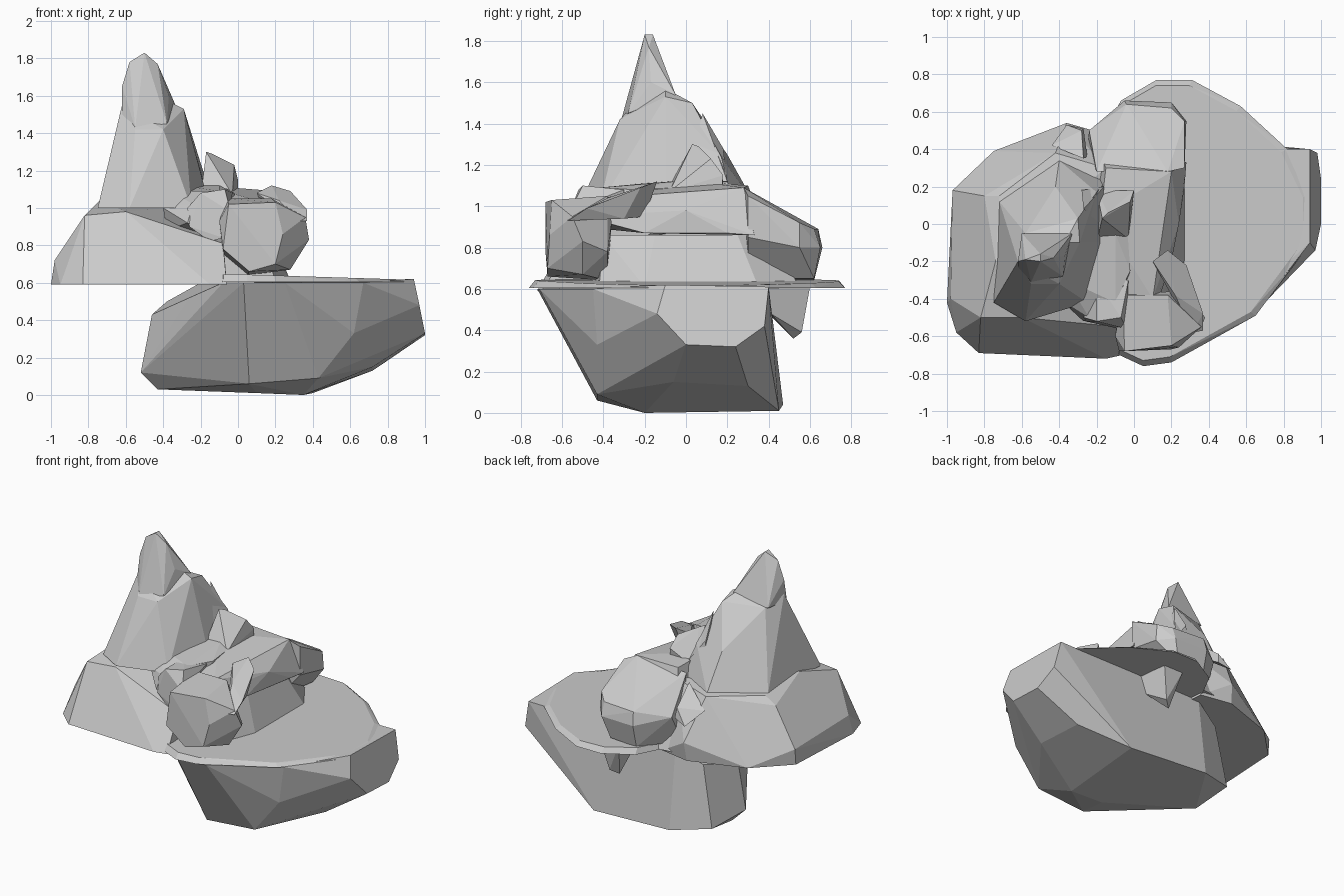
import bpy, bmesh


def rock(name, *points):
    """Flat-faced convex stone wrapped around a handful of corner points."""
    bm = bmesh.new()
    for p in points:
        bm.verts.new(p)
    res = bmesh.ops.convex_hull(bm, input=bm.verts[:])
    junk = {g for g in res["geom_interior"] + res["geom_unused"]
            if isinstance(g, bmesh.types.BMVert)}
    bmesh.ops.delete(bm, geom=list(junk), context='VERTS')
    bmesh.ops.dissolve_limit(bm, angle_limit=0.1, verts=bm.verts[:], edges=bm.edges[:])
    bmesh.ops.recalc_face_normals(bm, faces=bm.faces[:])
    me = bpy.data.meshes.new(name)
    bm.to_mesh(me)
    bm.free()
    ob = bpy.data.objects.new(name, me)
    bpy.context.collection.objects.link(ob)
    return ob


def ring(z, *xy):
    return [(x, y, z) for x, y in xy]


# Large tapered base stone with blunt right end
rock("base_stone",
     (-.43, .1, .03), (.1, -.2, .01), (.35, -.2, 0), (.4, .45, .01), (-.2, .47, .04),
     (-.52, .08, .12), (-.46, .37, .08), (.06, -.43, .06), (.43, -.43, .09),
     (-.19, -.26, .2), (.62, -.43, .33),
     (.72, -.06, .15), (.72, .3, .13),
     (1, 0, .33), (1, .24, .32), (.98, .38, .42), (.94, .4, .61), (.94, -.1, .62),
     (.97, -.14, .48),
     (-.46, .08, .43), (-.38, .35, .5), (-.2, .4, .6), (-.26, -.3, .52), (-.08, -.6, .6),
     (.03, -.72, .6), (.25, -.71, .6), (.67, -.45, .6), (.8, .39, .6))

# Thin lid plate on the base
outline = [(-.18, .45), (-.07, .66), (.12, .77), (.31, .77), (.57, .63), (.82, .4),
           (.94, .15), (.94, -.1), (.87, -.2), (.65, -.49), (.2, -.74), (.05, -.76),
           (-.08, -.7), (-.18, -.4)]
rock("lid_plate", *ring(.605, *outline),
     *[(x * .96, y * .96, .645 - .03 * max(x, 0)) for x, y in outline])

# Small wedge hanging below the lid
rock("hanging_wedge", (.08, .38, .6), (.28, .38, .6), (.1, .6, .61), (.25, .6, .61),
     (.15, .52, .36), (.2, .56, .39), (.15, .4, .48), (.25, .41, .48))

# Broad foot of the spire
rock("spire_foot",
     *ring(.59, (-1, -.42), (-.97, .17), (-.75, .39), (-.37, .52), (-.15, .48),
           (-.06, -.7), (-.15, -.72), (-.83, -.69), (-.95, -.58)),
     (-.98, -.4, .72), (-.97, .18, .7), (-.82, -.5, .96), (-.74, -.2, 1.04),
     (-.8, .15, .95), (-.72, .15, 1), (-.42, .38, 1), (-.36, .54, .72), (-.15, .3, 1.02),
     (-.6, -.5, .98), (-.08, -.55, .81), (-.08, -.3, .85))

# Spire body and tip
rock("spire_body",
     *ring(1, (-.75, -.42), (-.58, -.52), (-.25, -.42), (-.15, -.1), (-.15, .23),
           (-.4, .34), (-.72, .12)),
     (-.65, -.25, 1.31), (-.65, 0, 1.25), (-.55, -.32, 1.42), (-.4, -.32, 1.42),
     (-.29, -.1, 1.53), (-.3, .03, 1.5), (-.2, .17, 1.24), (-.42, .2, 1.25),
     (-.62, -.2, 1.55), (-.58, -.05, 1.5), (-.37, -.1, 1.57))
rock("spire_tip",
     (-.62, -.23, 1.5), (-.6, -.05, 1.5), (-.38, -.28, 1.45), (-.33, -.05, 1.54),
     (-.55, -.31, 1.43), (-.62, -.2, 1.65), (-.37, -.17, 1.6), (-.42, -.13, 1.66),
     (-.58, -.19, 1.78), (-.5, -.2, 1.83), (-.5, -.16, 1.83), (-.43, -.18, 1.77))

# Core between spire and outer knobs
rock("core_stone",
     *ring(.61, (-.25, -.5), (.2, -.42), (.28, -.2), (.28, .35), (.15, .55), (-.25, .5)),
     *ring(.86, (-.25, -.45), (.12, -.4), (.18, -.15), (.18, .25), (.1, .4), (-.25, .4)))

# Overhanging cap across the core
rock("cap_stone",
     (-.22, -.5, .9), (.1, -.5, .95), (.2, -.2, .87), (.27, .2, .87), (.28, .33, .86),
     (-.2, .4, .86), (-.2, -.35, 1.03), (.1, -.4, 1.04), (.12, -.1, 1.08), (.2, .28, 1.09),
     (-.15, .3, 1.1), (-.18, .05, 1.12), (.24, 0, .98))

# Front and rear knobs
rock("front_knob",
     (-.05, -.68, 1.02), (.2, -.65, 1.03), (.24, -.66, .86), (.2, -.67, .7), (.06, -.67, .66),
     (-.08, -.68, .78), (-.1, -.6, .93), (.36, -.55, .95), (.38, -.5, .83), (.28, -.5, .67),
     (.3, -.38, .78), (.2, -.36, .92), (.05, -.38, .64), (-.08, -.4, .75),
     (-.06, -.38, 1.05), (.18, -.38, 1.05))
rock("rear_knob",
     (-.2, .28, 1.07), (.18, .28, 1.09), (.27, .3, 1.05), (.27, .55, .92), (.2, .62, .89),
     (-.04, .64, .89), (-.05, .66, .8), (.2, .65, .8), (.28, .55, .8), (.27, .3, .85),
     (.15, .62, .65), (-.05, .62, .64), (-.24, .5, .85), (-.25, .4, .65), (.1, .3, .65))

# Finger ridge along the front knob
rock("finger_ridge",
     (.1, -.2, 1.08), (.18, -.14, 1.12), (.28, -.22, 1.09), (.37, -.48, .99),
     (.37, -.57, .93), (.31, -.58, .93), (.22, -.38, 1.04), (.15, -.2, .95), (.28, -.3, .94))

# Ledge stones against the spire
rock("ledge_stone",
     (-.4, -.4, 1), (-.36, -.3, 1.09), (-.3, -.1, 1.12), (-.1, -.05, 1.12), (-.05, .17, 1.1),
     (-.2, .15, 1.1), (-.02, -.25, 1.08), (-.1, -.42, 1.09), (-.24, -.5, 1.02),
     (-.27, -.52, .92), (-.1, -.5, .84), (-.02, -.2, .85), (-.38, -.35, .88), (-.25, .1, .9))
rock("ledge_knob",
     (-.26, -.52, .9), (-.27, -.5, 1.0), (-.2, -.52, 1.08), (-.07, -.5, 1.1), (-.04, -.56, .98),
     (-.08, -.56, .84), (-.15, -.54, .82), (-.2, -.3, 1.08), (-.03, -.3, 1.08), (-.1, -.3, .85))

# Horn shard, side fin and rear spur
rock("horn_shard",
     (-.17, .03, 1.3), (-.14, .06, 1.29), (-.02, .12, 1.23), (0, .18, 1.15), (0, .17, 1.06),
     (-.2, -.1, 1.06), (-.03, -.08, 1.07), (-.2, .18, 1.06))
rock("side_fin",
     (-.27, .08, 1.45), (-.16, .2, 1.12), (-.18, 0, 1.12), (-.28, .2, 1.1), (-.28, .18, 1.28))
rock("rear_spur",
     (-.27, .35, 1.05), (-.28, .5, .93), (-.25, .36, .95), (-.44, .42, .92), (-.36, .53, .83),
     (-.27, .51, .86))
